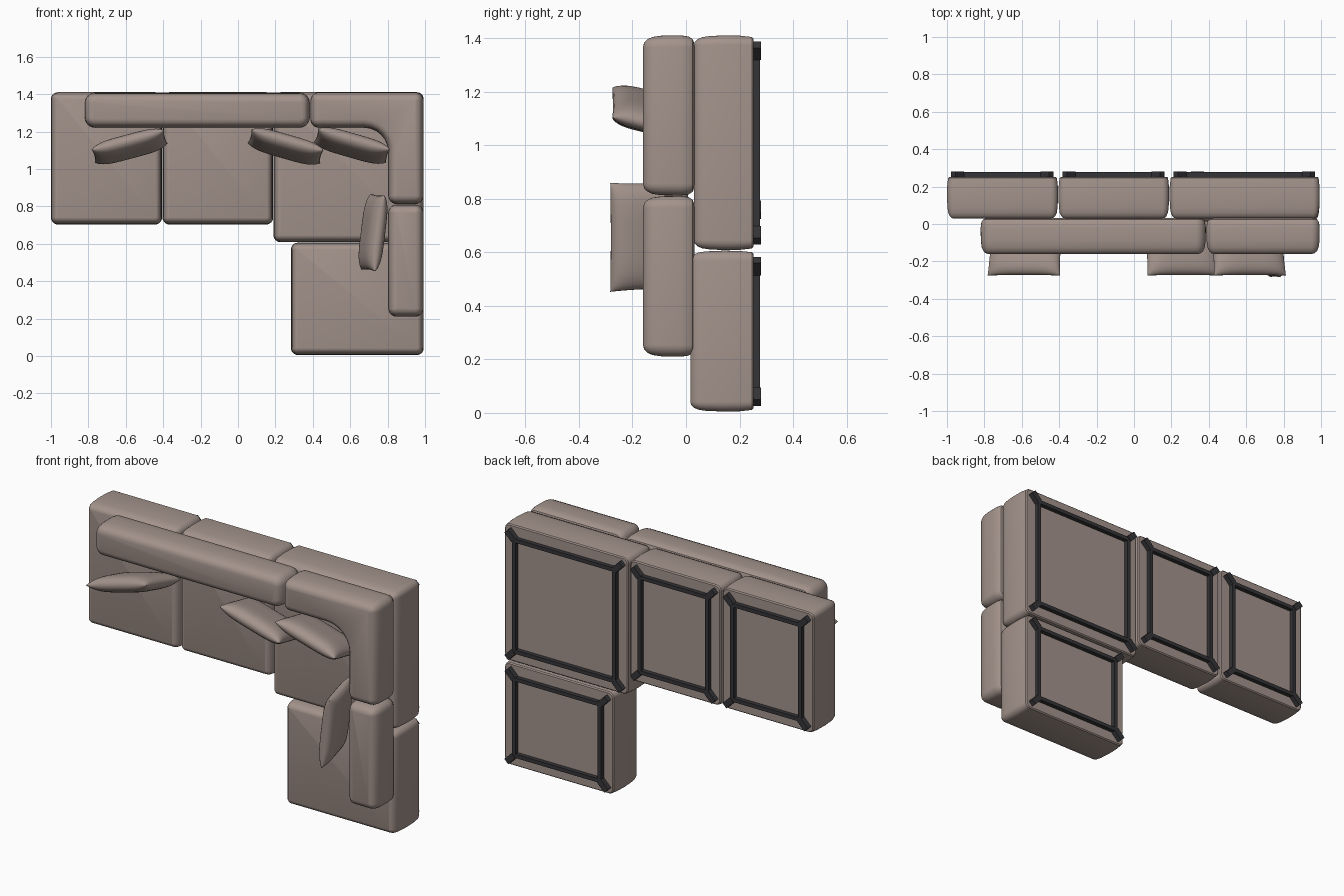
import bpy, bmesh, math
from mathutils import Vector

if "Cube" in bpy.data.objects:
    bpy.data.objects.remove(bpy.data.objects["Cube"])


def material(name, rgb):
    m = bpy.data.materials.new(name)
    m.diffuse_color = (*rgb, 1)
    m.use_nodes = True
    m.node_tree.nodes["Principled BSDF"].inputs["Base Color"].default_value = m.diffuse_color
    return m


FABRIC = material("fabric", (0.37, 0.295, 0.262))
METAL = material("dark_metal", (0.035, 0.035, 0.04))


def finish(name, bm, mat, angle=35):
    bmesh.ops.recalc_face_normals(bm, faces=bm.faces)
    me = bpy.data.meshes.new(name)
    bm.to_mesh(me)
    bm.free()
    ob = bpy.data.objects.new(name, me)
    bpy.context.collection.objects.link(ob)
    me.materials.append(mat)
    bpy.ops.object.select_all(action='DESELECT')
    ob.select_set(True)
    bpy.context.view_layer.objects.active = ob
    bpy.ops.object.shade_smooth_by_angle(angle=math.radians(angle))
    return ob


def rounded_outline(corners, steps=6):
    """Counter-clockwise (x, z, radius) corners -> list of (point, outward normal)."""
    out, n = [], len(corners)
    for i, (x, z, r) in enumerate(corners):
        p = Vector((x, z))
        d0 = (p - Vector(corners[i - 1][:2])).normalized()
        d1 = (Vector(corners[(i + 1) % n][:2]) - p).normalized()
        sign = 1 if d0.x * d1.y - d0.y * d1.x > 0 else -1
        c = p - d0 * r + d1 * r
        for k in range(steps + 1):
            t = math.pi / 2 * k / steps
            d = d0 * math.sin(t) - d1 * math.cos(t)
            out.append((c + d * r, d * sign))
    return out


def cushion(name, corners, profile):
    """Upholstered block: rounded outline swept through (y, inset) rings."""
    pts = rounded_outline(corners)
    bm = bmesh.new()
    rings = []
    for y, inset in profile:
        rings.append([bm.verts.new((p.x - d.x * inset, y, p.y - d.y * inset)) for p, d in pts])
    n = len(pts)
    for a, b in zip(rings, rings[1:]):
        for i in range(n):
            bm.faces.new((a[i], a[(i + 1) % n], b[(i + 1) % n], b[i]))
    bm.faces.new(rings[0])
    bm.faces.new(rings[-1])
    return finish(name, bm, FABRIC)


def rect(x0, x1, z0, z1, r):
    return [(x0, z0, r), (x1, z0, r), (x1, z1, r), (x0, z1, r)]


def bar(bm, a, b, width, y0, y1):
    """Straight metal bar in the xz plane from a to b."""
    a, b = Vector(a), Vector(b)
    d = (b - a).normalized() * width / 2
    s = Vector((-d.y, d.x))
    quad = [a + s, a - s, b - s, b + s]
    lo = [bm.verts.new((q.x, y0, q.y)) for q in quad]
    hi = [bm.verts.new((q.x, y1, q.y)) for q in quad]
    bm.faces.new(lo)
    bm.faces.new(hi)
    for i in range(4):
        j = (i + 1) % 4
        bm.faces.new((lo[i], lo[j], hi[j], hi[i]))


def base_frame(name, x0, x1, z0, z1):
    bm = bmesh.new()
    i = 0.055
    inner = [(x0 + i, z0 + i), (x1 - i, z0 + i), (x1 - i, z1 - i), (x0 + i, z1 - i)]
    outer = [(x0 + .01, z0 + .01), (x1 - .01, z0 + .01), (x1 - .01, z1 - .01), (x0 + .01, z1 - .01)]
    for k in range(4):
        bar(bm, inner[k], inner[(k + 1) % 4], 0.022, 0.245, 0.277)   # rail
        bar(bm, inner[k], outer[k], 0.034, 0.245, 0.281)             # corner foot
    finish(name, bm, METAL)


def pillow(name, cx, cz, angle, w=0.40, h=0.30, thick=0.095, lean=14, top=-0.275):
    t, l = math.radians(angle), math.radians(lean)
    a = Vector((math.cos(t), 0, math.sin(t)))
    back = Vector((-math.sin(t), 0, math.cos(t)))
    up = Vector((0, -1, 0)) * math.cos(l) + back * math.sin(l)
    nrm = back * math.cos(l) - Vector((0, -1, 0)) * math.sin(l)
    c = Vector((cx, top + h / 2 * math.cos(l), cz))
    bm = bmesh.new()
    n = 20
    for side in (-1, 1):
        grid = []
        for i in range(n + 1):
            u = -math.cos(math.pi * i / n)
            row = []
            for j in range(n + 1):
                v = -math.cos(math.pi * j / n)
                bulge = math.sqrt(max(0, (1 - u ** 4) * (1 - v ** 4)))
                # edges draw in slightly between the corners
                pu = u * (0.97 + 0.03 * v * v)
                pv = v * (0.98 + 0.02 * u * u)
                row.append(bm.verts.new(c + a * pu * w / 2 + up * pv * h / 2
                                        + nrm * side * bulge * thick / 2))
            grid.append(row)
        for i in range(n):
            for j in range(n):
                bm.faces.new((grid[i][j], grid[i + 1][j], grid[i + 1][j + 1], grid[i][j + 1]))
    bmesh.ops.remove_doubles(bm, verts=bm.verts, dist=1e-5)
    finish(name, bm, FABRIC, 60)


# seat blocks with their base frames
seat_profile = [(0.252, 0.012), (0.246, 0.006), (0.2, 0.001), (0.14, 0), (0.085, 0.003),
                (0.06, 0.007), (0.043, 0.014), (0.033, 0.024), (0.029, 0.036)]
seats = {
    "left_seat": (-1.0, -0.406, 0.703, 1.41),
    "middle_seat": (-0.404, 0.188, 0.703, 1.41),
    "corner_seat": (0.19, 0.993, 0.608, 1.41),
    "end_seat": (0.283, 0.993, 0.005, 0.606),
}
for name, (x0, x1, z0, z1) in seats.items():
    prof = seat_profile
    if name == "end_seat":
        prof = [(y if y > 0.1 else y - 0.013, i) for y, i in seat_profile]
    cushion(name, rect(x0, x1, z0, z1, 0.037), prof)
    base_frame(name + "_frame", x0 + 0.023, x1 - 0.027, z0 + 0.023, z1 - 0.025)

# backrests: two straight ones and an L-shaped corner
back_profile = [(0.031, 0.03), (0.025, 0.014), (0.01, 0.004), (-0.02, 0), (-0.09, 0.001),
                (-0.125, 0.006), (-0.145, 0.015), (-0.156, 0.027), (-0.161, 0.044)]
cushion("long_backrest", rect(-0.82, 0.384, 1.22, 1.408, 0.055), back_profile)
cushion("side_backrest", rect(0.803, 0.993, 0.21, 0.81, 0.045), back_profile)
cushion("corner_backrest", [(0.387, 1.22, 0.045), (0.803, 1.22, 0.13), (0.803, 0.812, 0.045),
                            (0.993, 0.812, 0.045), (0.993, 1.41, 0.045), (0.387, 1.41, 0.045)],
        back_profile)

# loose pillows leaning on the backrests
pillow("left_pillow", -0.58, 1.12, 15)
pillow("middle_pillow", 0.255, 1.12, -16)
pillow("corner_pillow", 0.61, 1.125, -16)
pillow("side_pillow", 0.722, 0.66, -97, w=0.41, top=-0.283)
